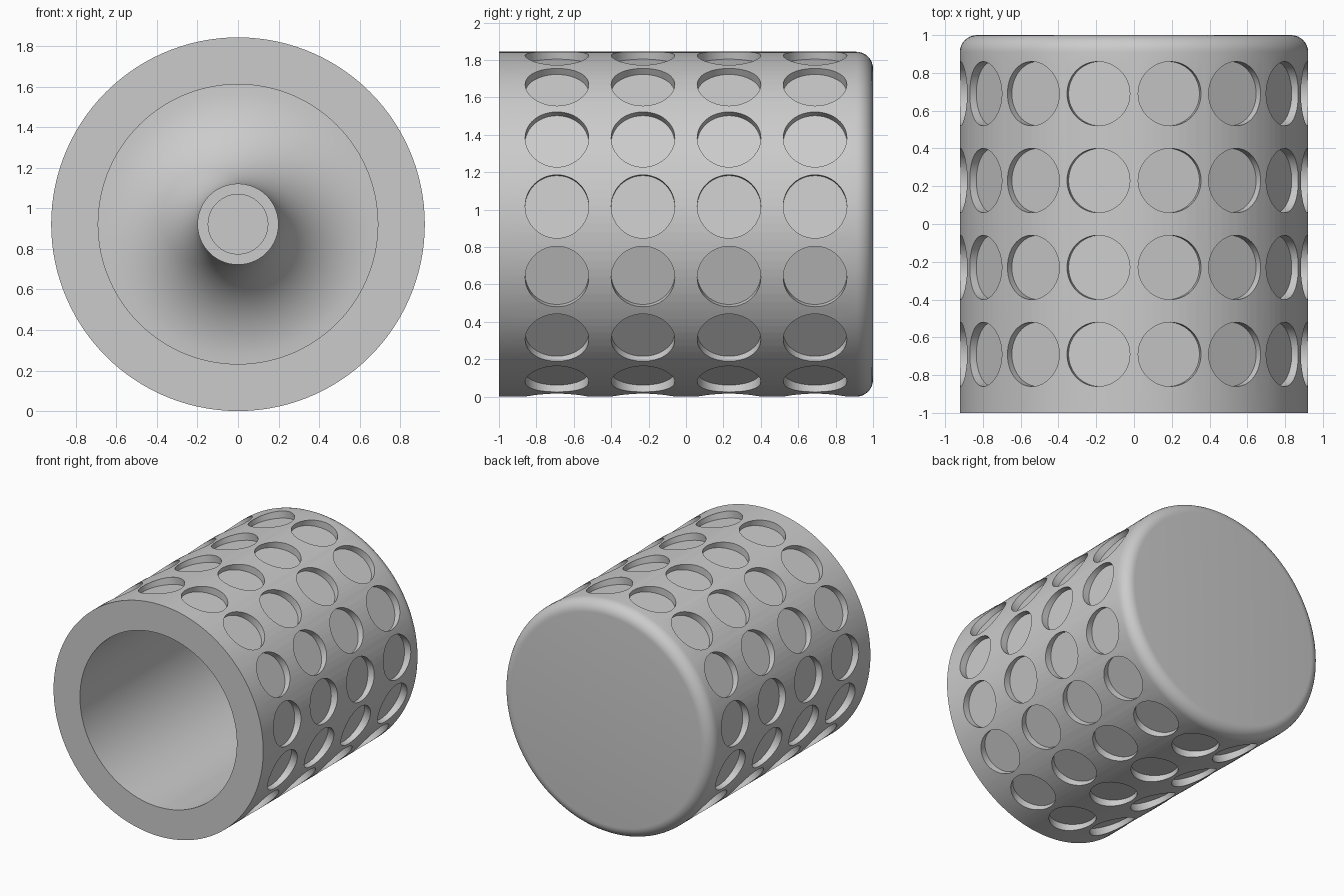
import bpy, bmesh, math
from mathutils import Matrix

if "Cube" in bpy.data.objects:
    bpy.data.objects.remove(bpy.data.objects["Cube"])

R = 0.922          # outer radius, also the height of the axis
BORE = 0.69        # radius of the open front
POST = 0.20        # radius of the central post
SEGMENTS = 120

grey = bpy.data.materials.new("mid grey")
grey.diffuse_color = (0.6, 0.6, 0.6, 1)
grey.use_nodes = True
grey.node_tree.nodes["Principled BSDF"].inputs["Base Color"].default_value = grey.diffuse_color


def make_object(name, bm):
    mesh = bpy.data.meshes.new(name)
    bm.to_mesh(mesh)
    bm.free()
    mesh.materials.append(grey)
    obj = bpy.data.objects.new(name, mesh)
    bpy.context.collection.objects.link(obj)
    return obj


def arc(cr, cy, rr, ry, start, end, steps):
    """Points (radius, y) along an elliptical arc."""
    angles = [math.radians(start + (end - start) * i / steps) for i in range(steps + 1)]
    return [(cr + rr * math.cos(a), cy + ry * math.sin(a)) for a in angles]


# Cup profile: back disc, rounded back edge, outer wall, bore, flared post, blind hole
fillet = BORE - POST
profile = [(0, 1.0)]
profile += arc(R - 0.09, 0.91, 0.09, 0.09, 90, 0, 8)
profile += [(R, -1.0), (BORE, -1.0)]
profile += arc(BORE, 0.28, fillet, 0.49, 90, 180, 16)
profile += [(POST, 0.2), (0.147, 0.2), (0.147, 0.5), (0, 0.5)]

# Lathe the profile around the y axis
bm = bmesh.new()
verts = [bm.verts.new((r, y, R)) for r, y in profile]
edges = [bm.edges.new(pair) for pair in zip(verts, verts[1:])]
bmesh.ops.spin(bm, geom=verts + edges, cent=(0, 0, R), axis=(0, 1, 0),
               angle=math.tau, steps=SEGMENTS, use_merge=False)
bmesh.ops.remove_doubles(bm, verts=bm.verts, dist=1e-5)
bmesh.ops.recalc_face_normals(bm, faces=bm.faces)
cup = make_object("dimpled_cup", bm)

# Flat-bottomed round dimples: four rings of fifteen, one column pointing straight down
bm = bmesh.new()
for y in (-0.69, -0.23, 0.23, 0.69):
    for i in range(15):
        turn = Matrix.Rotation(math.radians(180 + 24 * i), 4, 'Y')
        place = Matrix.Translation((0, y, R)) @ turn @ Matrix.Translation((0, 0, 0.866 + 0.1))
        bmesh.ops.create_cone(bm, cap_ends=True, segments=48, radius1=0.17,
                              radius2=0.17, depth=0.2, matrix=place)
cutter = make_object("dimple_cutter", bm)
cutter.hide_render = True
cutter.hide_set(True)

cut = cup.modifiers.new("dimples", 'BOOLEAN')
cut.operation = 'DIFFERENCE'
cut.solver = 'EXACT'
cut.object = cutter

# Apply the cut, then smooth the curved walls and keep the rims crisp
bpy.context.view_layer.objects.active = cup
cup.select_set(True)
bpy.ops.object.modifier_apply(modifier=cut.name)
bpy.data.objects.remove(cutter, do_unlink=True)
bpy.ops.object.shade_smooth_by_angle(angle=math.radians(30))
